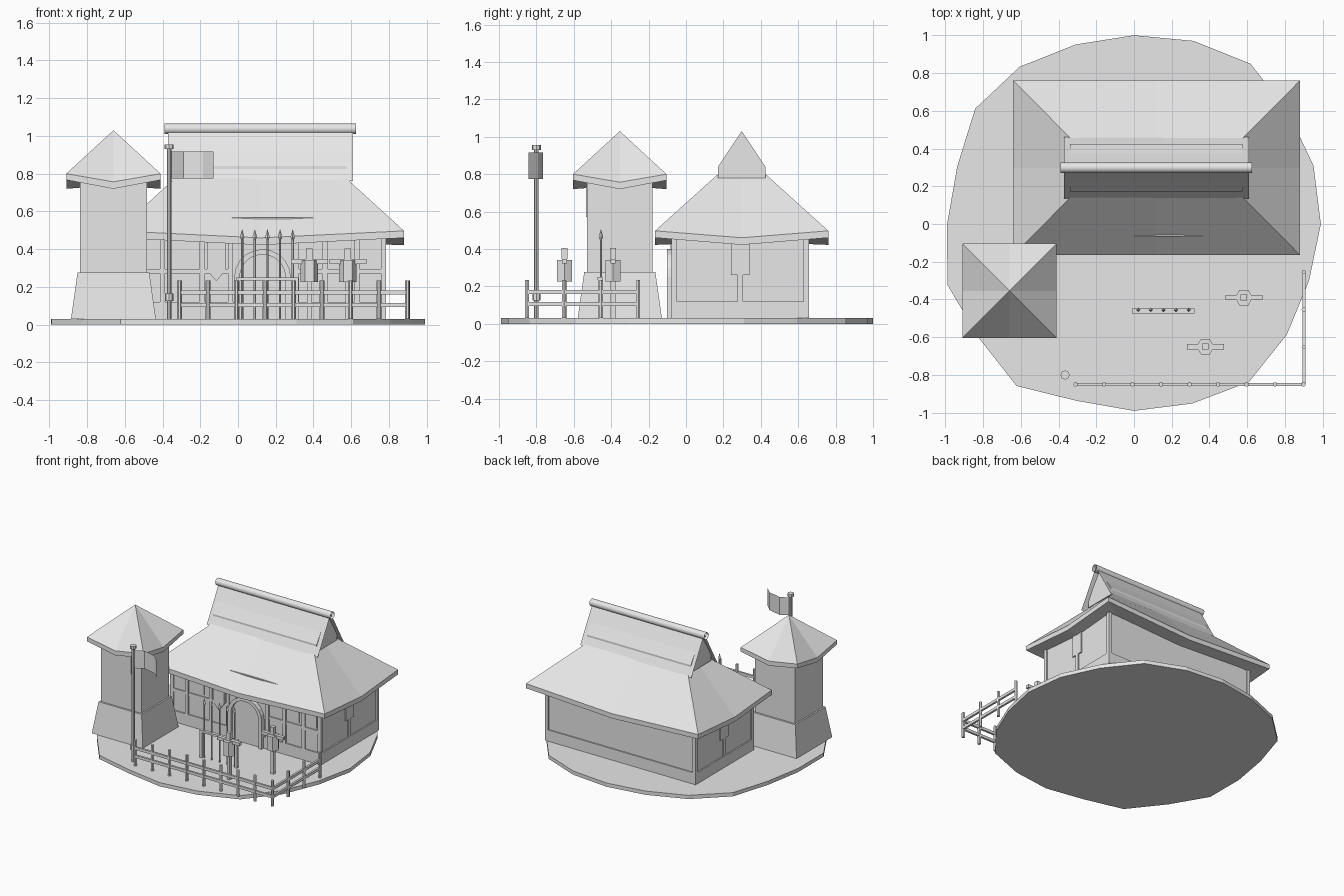
import bpy, bmesh, math

if "Cube" in bpy.data.objects:
    bpy.data.objects.remove(bpy.data.objects["Cube"])

mat = bpy.data.materials.new("light grey")
mat.diffuse_color = (0.8, 0.8, 0.8, 1)
mat.use_nodes = True
mat.node_tree.nodes["Principled BSDF"].inputs["Base Color"].default_value = mat.diffuse_color


def mesh(name, verts, faces, fix=True):
    me = bpy.data.meshes.new(name)
    me.from_pydata(verts, [], faces)
    if fix:
        bm = bmesh.new()
        bm.from_mesh(me)
        bmesh.ops.recalc_face_normals(bm, faces=bm.faces)
        bm.to_mesh(me)
        bm.free()
    me.materials.append(mat)
    ob = bpy.data.objects.new(name, me)
    bpy.context.collection.objects.link(ob)
    return ob


def loft(name, rings, caps=True):
    n = len(rings[0])
    verts = [v for r in rings for v in r]
    faces = [(k * n + i, k * n + (i + 1) % n, (k + 1) * n + (i + 1) % n, (k + 1) * n + i)
             for k in range(len(rings) - 1) for i in range(n)]
    if caps:
        faces += [tuple(range(n)), tuple(range(len(verts) - n, len(verts)))]
    return mesh(name, verts, faces)


def rect(cx, cy, hx, hy, z):
    return [(cx + a * hx, cy + b * hy, z) for a, b in ((-1, -1), (1, -1), (1, 1), (-1, 1))]


def box(name, x0, x1, y0, y1, z0, z1):
    cx, cy, hx, hy = (x0 + x1) / 2, (y0 + y1) / 2, (x1 - x0) / 2, (y1 - y0) / 2
    return loft(name, [rect(cx, cy, hx, hy, z0), rect(cx, cy, hx, hy, z1)])


def post(name, x, y, sections, n=6):
    # sections: (z, radius) pairs
    return loft(name, [[(x + r * math.cos(2 * math.pi * i / n), y + r * math.sin(2 * math.pi * i / n), z)
                        for i in range(n)] for z, r in sections])


def plate(name, pts, y0, y1):
    # outline in the x-z plane, extruded along y
    return loft(name, [[(x, y0, z) for x, z in pts], [(x, y1, z) for x, z in pts]])


def eave_ring(cx, cy, hx, hy, zc, zm):
    # rectangle with corners at zc and sagging midpoints at zm
    return [(cx + a * hx, cy + b * hy, zc if a and b else zm)
            for a, b in ((-1, -1), (0, -1), (1, -1), (1, 0), (1, 1), (0, 1), (-1, 1), (-1, 0))]


# round ground slab, slightly uneven
radii = [.99, 1.0, 1.01, 1.05, 1.02, 1.0, 1.0, 1.03, 1.04, .985,
         .99, 1.04, 1.02, 1.06, .985, .99, 1.0, 1.035, 1.0, .975]
ring = [(r * math.cos(math.pi * i / 10), r * math.sin(math.pi * i / 10)) for i, r in enumerate(radii)]
loft("ground_slab", [[(x, y, z) for x, y in ring] for z in (0, .03)])

# hall walls, plinth and corner posts
HX, HY = .12, .29
box("hall_walls", HX - .655, HX + .655, HY - .357, HY + .357, .03, .567)
box("hall_plinth", HX - .665, HX + .665, HY - .367, HY + .367, .03, .12)
for a in (-1, 1):
    for b in (-1, 1):
        px, py = HX + a * .651, HY + b * .353
        box("hall_corner_post", px - .014, px + .014, py - .014, py + .014, .12, .48)
    # side window with a stud beneath
    wx = HX + a * .658
    box("side_window", wx - .006, wx + .006, HY - .05, HY + .05, .26, .46)
    box("side_stud", wx - .006, wx + .006, HY - .015, HY + .015, .12, .26)

# hall front timbers
FY = HY - .357
for x in (-.40, -.19, -.04, .31, .46, .63):
    box("front_stud", x - .014, x + .014, FY - .01, FY, .12, .46)
for x0, x1 in ((-.53, -.04), (.31, .77)):
    box("front_rail", x0, x1, FY - .008, FY, .27, .295)
for x in (-.295, .545, .70):
    box("front_window", x - .045, x + .045, FY - .006, FY, .31, .42)
plate("hanging_shield", [(-.165, .44), (-.065, .44), (-.065, .29), (-.115, .23), (-.165, .29)], FY - .015, FY)


# arched doorway
def arch(r):
    return [(.13 + r, .03)] + [(.13 + r * math.cos(math.pi * i / 10), .25 + r * math.sin(math.pi * i / 10))
                               for i in range(11)] + [(.13 - r, .03)]


o, i_ = arch(.15), arch(.122)
n = len(o)
verts = [(x, y, z) for pts in (o, i_) for y in (FY - .035, FY) for x, z in pts]
faces = []
for k in range(n - 1):
    for p, q in ((0, n), (0, 2 * n), (2 * n, 3 * n), (n, 3 * n)):
        faces.append((p + k, p + k + 1, q + k + 1, q + k))
mesh("door_arch", verts, faces)
plate("door", i_, FY - .014, FY)

# hall hipped roof with sagging eaves
RY = .298
rings = [[(HX, RY, .44)] * 8,
         eave_ring(HX, RY, .76, .463, .46, .422),
         eave_ring(HX, RY, .76, .463, .497, .46),
         eave_ring(HX, RY, .427, .127, .80, .80)]
loft("hall_roof", rings)

# upper gable, its thin roof sheets and the ridge pole
gable = [(-.127, .78), (.127, .78), (.127, .84), (0, 1.03), (-.127, .84)]
loft("gable_core", [[(x, RY + y, z) for y, z in gable] for x in (-.34, .575)])
prof = [(-.163, .762), (0, 1.05), (.163, .762)]
mesh("gable_roof_sheets", [(x, RY + y, z) for x in (-.37, .61) for y, z in prof],
     [(0, 3, 4, 1), (1, 4, 5, 2)])
circ = [(.028 * math.cos(math.pi * i / 8), .028 * math.sin(math.pi * i / 8)) for i in range(16)]
pole = loft("ridge_pole", [[(x, RY + c, 1.038 + s) for c, s in circ] for x in (-.39, .625)], caps=False)
pole.data.shade_smooth()

# watchtower
TX, TY = -.66, -.354
loft("tower_base", [rect(TX, TY, .225, .225, .03), rect(TX, TY, .19, .19, .277)])
box("tower_body", TX - .178, TX + .178, TY - .175, TY + .175, .27, .76)
box("tower_window", TX - .09, TX + .09, TY - .181, TY - .17, .57, .735)
loft("tower_roof", [[(TX, TY, .74)] * 8,
                    eave_ring(TX, TY, .25, .25, .767, .72),
                    eave_ring(TX, TY, .25, .25, .80, .757),
                    [(TX, TY, 1.03)] * 8])

# flagpole and waving flag
post("flagpole", -.365, -.80, [(.03, .012), (.94, .012)], 8)
post("flagpole_cap", -.365, -.80, [(.93, .024), (.955, .024)], 8)
post("flagpole_sleeve", -.365, -.80, [(.125, .022), (.165, .022)], 8)
wave = [(-.355, -.80), (-.29, -.765), (-.185, -.79), (-.13, -.842)]
mesh("flag", [(x, y, z) for z in (.775, .917) for x, y in wave],
     [(i, i + 1, i + 5, i + 4) for i in range(3)], fix=False)

# fence along the front and right
for i in range(9):
    post("fence_post", -.31 + i * .151, -.85, [(.03, .012), (.235, .012)])
for y in (-.652, -.453, -.255):
    post("fence_post", .90, y, [(.03, .012), (.235, .012)])
for z in (.105, .17):
    box("front_fence_rail", -.31, .90, -.858, -.842, z - .011, z + .011)
    box("side_fence_rail", .892, .908, -.85, -.255, z - .011, z + .011)

# spear rack
box("rack_bar", -.01, .32, -.473, -.447, .233, .25)
for x in (0, .31):
    box("rack_leg", x - .01, x + .01, -.47, -.45, .03, .235)
for i in range(5):
    x = .022 + i * .067
    post("spear_shaft", x, -.455, [(.03, .006), (.46, .006)])
    post("spear_tip", x, -.455, [(.445, .004), (.465, .012), (.505, .0005)], 4)

# training dummies
for x, y in ((.378, -.65), (.582, -.39)):
    box("dummy_post", x - .013, x + .013, y - .013, y + .013, .03, .36)
    post("dummy_body", x, y, [(.225, .047), (.34, .047)])
    box("dummy_arms", x - .098, x + .098, y - .014, y + .014, .322, .347)
    box("dummy_head", x - .017, x + .017, y - .016, y + .016, .347, .405)
